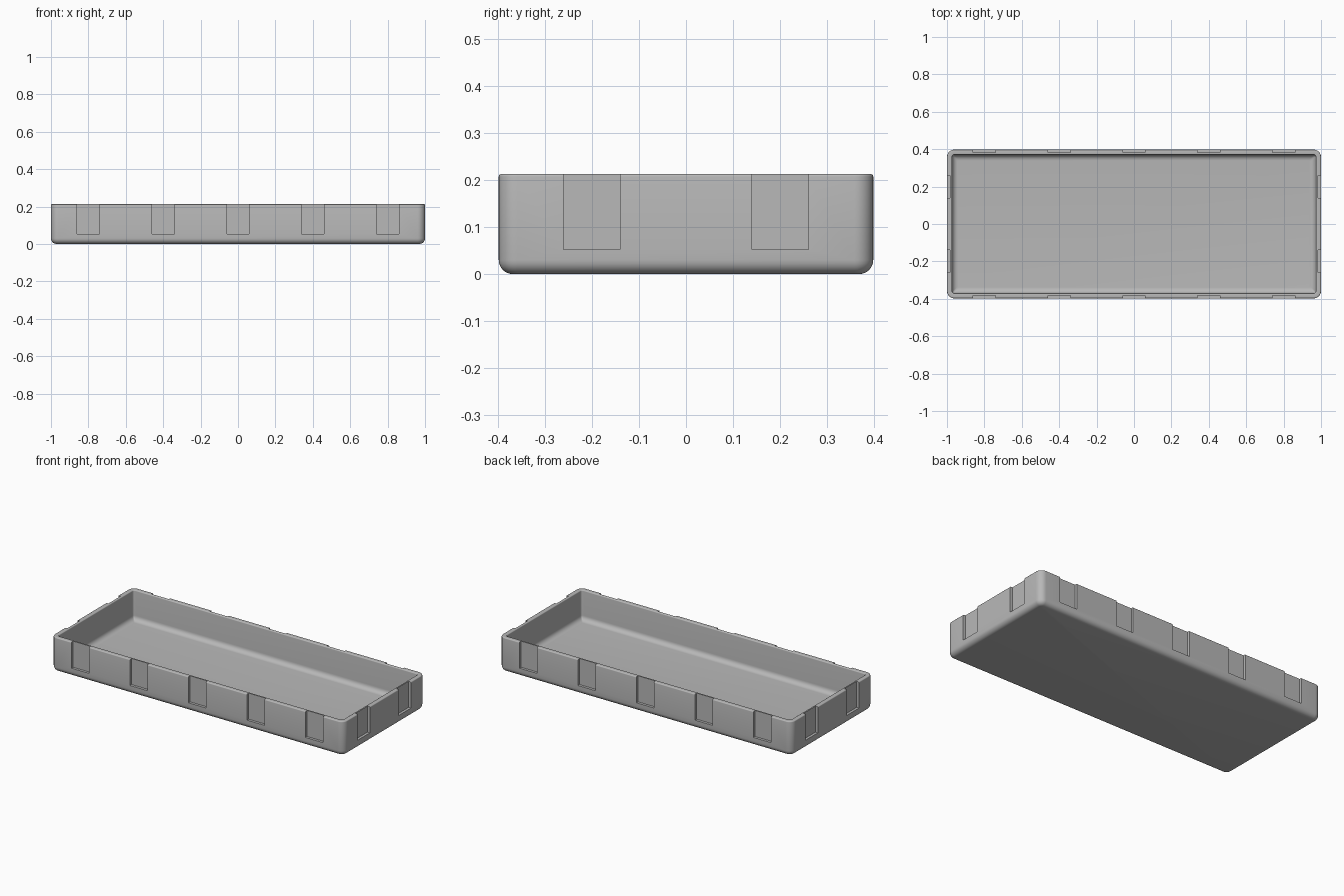
import bpy
import bmesh
from math import sin, cos, pi, radians

cube = bpy.data.objects.get("Cube")
if cube:
    bpy.data.objects.remove(cube, do_unlink=True)

HX, HY, TOP = 1.0, 0.398, 0.213       # half length, half width, height
WALL, FLOOR = 0.028, 0.028            # shell thickness
CORNER, FOOT, FILLET, LIP = 0.04, 0.03, 0.03, 0.006
SLOT_W, SLOT_D, SLOT_Z = 0.12, 0.016, 0.052

grey = bpy.data.materials.new("plain grey")
grey.use_nodes = True
colour = (0.48, 0.48, 0.48, 1)
grey.diffuse_color = colour
grey.node_tree.nodes["Principled BSDF"].inputs["Base Color"].default_value = colour


def make_object(name, bm):
    bmesh.ops.recalc_face_normals(bm, faces=bm.faces)
    mesh = bpy.data.meshes.new(name)
    bm.to_mesh(mesh)
    bm.free()
    mesh.materials.append(grey)
    obj = bpy.data.objects.new(name, mesh)
    bpy.context.collection.objects.link(obj)
    return obj


def arc(inset, z, r, start, end, steps):
    """Quarter round in the wall section, as (inset, height) pairs."""
    angles = [radians(start + (end - start) * i / steps) for i in range(steps + 1)]
    return [(inset + r * cos(a), z + r * sin(a)) for a in angles]


def ring(bm, inset, z, segments=8):
    """Rounded rectangle, moved in from the outer outline."""
    r = max(CORNER - inset, 0.008)
    verts = []
    for k, (sx, sy) in enumerate([(1, 1), (-1, 1), (-1, -1), (1, -1)]):
        for i in range(segments + 1):
            a = k * pi / 2 + i * pi / 2 / segments
            verts.append(bm.verts.new((sx * (HX - inset - r) + r * cos(a),
                                       sy * (HY - inset - r) + r * sin(a), z)))
    return verts


# Tray shell: wall section swept round the rounded outline
section = (arc(FOOT, FOOT, FOOT, 270, 180, 6)
           + arc(LIP, TOP - LIP, LIP, 180, 90, 4)
           + arc(WALL - LIP, TOP - LIP, LIP, 90, 0, 4)
           + arc(WALL + FILLET, FLOOR + FILLET, FILLET, 180, 270, 6))
bm = bmesh.new()
rings = [ring(bm, inset, z) for inset, z in section]
for low, high in zip(rings, rings[1:]):
    for i in range(len(low)):
        j = (i + 1) % len(low)
        bm.faces.new((low[i], low[j], high[j], high[i]))
bm.faces.new(rings[0])
bm.faces.new(rings[-1])
tray = make_object("tray", bm)

# Slots cut into the outside of all four walls, open at the rim
bm = bmesh.new()


def slot(x, y, sx, sy):
    height = 0.3
    box = bmesh.ops.create_cube(bm, size=1)["verts"]
    bmesh.ops.scale(bm, vec=(sx, sy, height), verts=box)
    bmesh.ops.translate(bm, vec=(x, y, SLOT_Z + height / 2), verts=box)


for side in (-1, 1):
    for i in range(-2, 3):
        slot(0.4 * i, side * HY, SLOT_W, 2 * SLOT_D)
    for y in (-0.2, 0.2):
        slot(side * HX, y, 2 * SLOT_D, SLOT_W)
cutter = make_object("slot_cutter", bm)
cutter.hide_render = True

cut = tray.modifiers.new("slots", "BOOLEAN")
cut.operation = "DIFFERENCE"
cut.solver = "EXACT"
cut.object = cutter
bpy.context.view_layer.objects.active = tray
tray.select_set(True)
bpy.ops.object.modifier_apply(modifier=cut.name)
bpy.data.objects.remove(cutter, do_unlink=True)

# Smooth rounded edges, crisp slot edges
bpy.ops.object.shade_smooth_by_angle(angle=radians(35))
